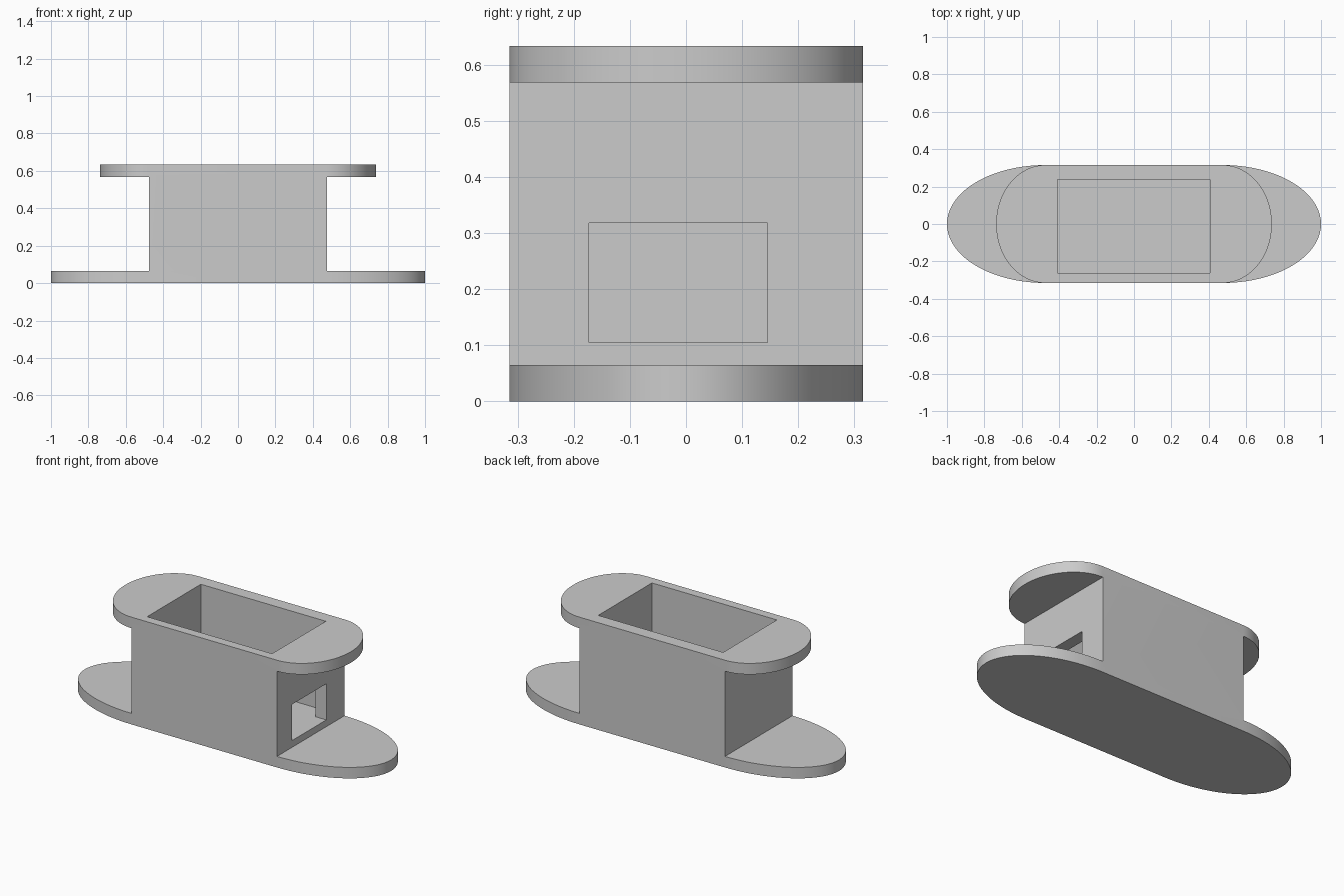
import bpy
import bmesh
import math

cube = bpy.data.objects.get("Cube")
if cube:
    bpy.data.objects.remove(cube, do_unlink=True)

# Main dimensions
HALF_WIDTH = 0.315
BODY_END = 0.475
PLATE = 0.065
HEIGHT = 0.633
FLOOR = 0.105

grey = bpy.data.materials.new("plain_grey")
grey.use_nodes = True
colour = (0.6, 0.6, 0.6, 1)
grey.diffuse_color = colour
grey.node_tree.nodes["Principled BSDF"].inputs["Base Color"].default_value = colour


def prism(name, outline, z0, z1):
    """Extrude a plan outline between two heights."""
    bm = bmesh.new()
    face = bm.faces.new([bm.verts.new((x, y, z0)) for x, y in outline])
    top = bmesh.ops.extrude_face_region(bm, geom=[face])["geom"]
    verts = [g for g in top if isinstance(g, bmesh.types.BMVert)]
    bmesh.ops.translate(bm, verts=verts, vec=(0, 0, z1 - z0))
    bmesh.ops.recalc_face_normals(bm, faces=bm.faces[:])
    mesh = bpy.data.meshes.new(name)
    bm.to_mesh(mesh)
    bm.free()
    mesh.materials.append(grey)
    obj = bpy.data.objects.new(name, mesh)
    bpy.context.collection.objects.link(obj)
    return obj


def rectangle(x0, x1, y0, y1):
    return [(x0, y0), (x1, y0), (x1, y1), (x0, y1)]


def rounded_plan(half_length, steps=40):
    """Straight sides with a half ellipse at each end."""
    radius = half_length - BODY_END
    points = []
    for side in (1, -1):
        for i in range(steps + 1):
            a = math.pi * (i / steps - 0.5)
            points.append((side * (BODY_END + radius * math.cos(a)),
                           side * HALF_WIDTH * math.sin(a)))
    return points


def combine(target, other, operation):
    """Apply a boolean and remove the helper part."""
    mod = target.modifiers.new(operation.lower(), "BOOLEAN")
    mod.operation = operation
    mod.solver = "EXACT"
    mod.object = other
    bpy.ops.object.select_all(action="DESELECT")
    bpy.context.view_layer.objects.active = target
    target.select_set(True)
    bpy.ops.object.modifier_apply(modifier=mod.name)
    bpy.data.objects.remove(other, do_unlink=True)


# Long base plate, box body and shorter top plate in one solid
housing = prism("housing", rounded_plan(1.0), 0, PLATE)
body = prism("body", rectangle(-BODY_END, BODY_END, -HALF_WIDTH, HALF_WIDTH),
             PLATE / 2, HEIGHT - PLATE / 2)
combine(housing, body, "UNION")
top_plate = prism("top_plate", rounded_plan(0.737), HEIGHT - PLATE, HEIGHT)
combine(housing, top_plate, "UNION")

# Open cavity, with a window in one end level with its floor
cavity = prism("cavity", rectangle(-0.41, 0.406, -0.262, 0.239), FLOOR, HEIGHT + 0.1)
combine(housing, cavity, "DIFFERENCE")
window = prism("window", rectangle(0.3, 0.6, -0.173, 0.145), FLOOR, 0.318)
combine(housing, window, "DIFFERENCE")

# Smooth round ends, crisp edges
housing.select_set(True)
bpy.context.view_layer.objects.active = housing
bpy.ops.object.shade_smooth_by_angle(angle=math.radians(30))
